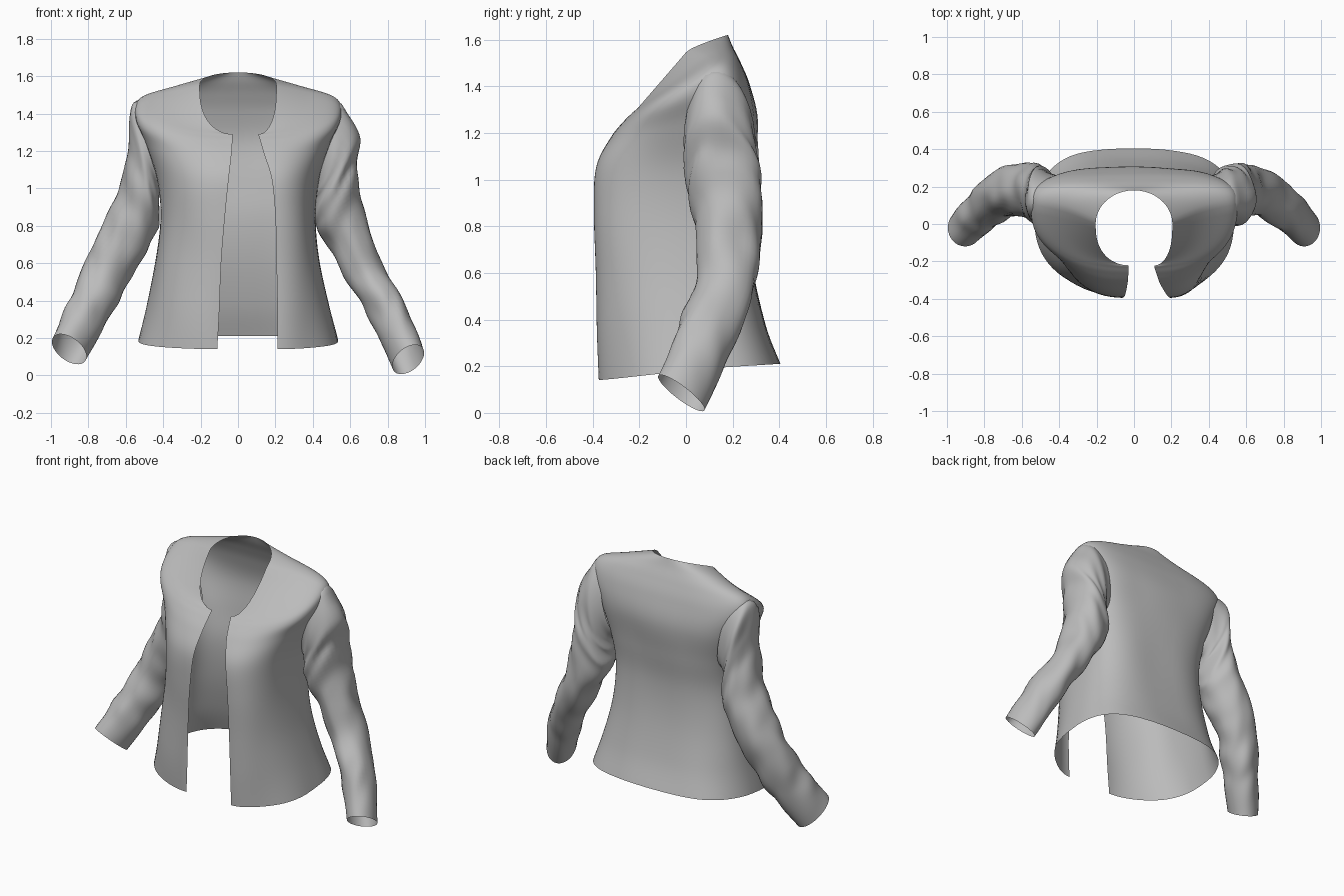
import bpy
import bmesh
from math import sin, cos, pi
from mathutils import Vector, noise

if "Cube" in bpy.data.objects:
    bpy.data.objects.remove(bpy.data.objects["Cube"], do_unlink=True)

# Single cloth colour
cloth = bpy.data.materials.new("grey cloth")
cloth.use_nodes = True
GREY = (0.5, 0.5, 0.5, 1.0)
cloth.diffuse_color = GREY
cloth.node_tree.nodes["Principled BSDF"].inputs["Base Color"].default_value = GREY


def spline(rows, steps):
    """Smoothly interpolate a list of equal-length rows of values."""
    result = []
    last = len(rows) - 1
    for i in range(last):
        before, start = rows[max(i - 1, 0)], rows[i]
        end, after = rows[i + 1], rows[min(i + 2, last)]
        for k in range(steps):
            t = k / steps
            result.append([
                b + t * ((c - a) + t * ((2 * a - 5 * b + 4 * c - d) + t * (3 * (b - c) + d - a))) / 2
                for a, b, c, d in zip(before, start, end, after)])
    result.append(list(rows[last]))
    return result


def loft(name, sections, closed, skip=None):
    """Skin a sheet or tube through sections with equal point counts."""
    bm = bmesh.new()
    grid = [[bm.verts.new(p) for p in section] for section in sections]
    count = len(grid[0])
    for low, high in zip(grid, grid[1:]):
        for j in range(count if closed else count - 1):
            n = (j + 1) % count
            corners = (low[j], low[n], high[n], high[j])
            middle = sum((v.co for v in corners), Vector()) / 4
            if skip is None or not skip(middle):
                bm.faces.new(corners)
    loose = [v for v in bm.verts if not v.link_faces]
    bmesh.ops.delete(bm, geom=loose, context='VERTS')
    bmesh.ops.recalc_face_normals(bm, faces=bm.faces)
    mesh = bpy.data.meshes.new(name)
    bm.to_mesh(mesh)
    bm.free()
    mesh.materials.append(cloth)
    mesh.shade_smooth()
    obj = bpy.data.objects.new(name, mesh)
    bpy.context.scene.collection.objects.link(obj)
    return obj


# Torso rows: front, side and back height; half width;
# front, side and back depth; left and right front edge;
# front roundness and back squareness
TORSO = [
    (.14, .18, .21, .53, -.37, 0, .40, .21, .11, 1.3, .65),
    (.35, .37, .37, .485, -.38, 0, .34, .21, .10, 1.2, .65),
    (.60, .61, .61, .44, -.385, 0, .29, .205, .09, 1.1, .65),
    (.85, .85, .85, .415, -.395, .02, .27, .20, .07, 1, .65),
    (1.05, 1.05, 1.05, .43, -.385, .05, .285, .18, .05, 1, .6),
    (1.18, 1.25, 1.25, .49, -.32, .08, .305, .14, .035, 1, .6),
    (1.25, 1.40, 1.40, .55, -.265, .10, .275, .12, .03, 1, .6),
    (1.28, 1.48, 1.50, .52, -.235, .10, .235, .11, .03, 1, .65),
    (1.29, 1.515, 1.57, .36, -.225, .06, .20, .11, .03, 1, .8),
    (1.29, 1.545, 1.62, .205, -.22, 0, .18, .11, .03, 1, 1),
]
QUARTER = 18


def torso_half(row, side):
    """Points of one half section, from the front edge to the back centre."""
    zf, zs, zb, width, yf, ys, yb, left, right, roundness, square = row
    edge = left if side > 0 else -right
    edge *= side
    points = []
    for i in range(2 * QUARTER + 1):
        a = pi / 2 * i / QUARTER
        s, c = abs(sin(a)), abs(cos(a))
        if i <= QUARTER:
            blend = c ** .8
            x = edge + (width - edge) * s ** roundness
            y, z = ys + (yf - ys) * blend, zs + (zf - zs) * blend
        else:
            x = width * s ** square
            y = ys + (yb - ys) * c ** square
            z = zs + (zb - zs) * c ** (square * .75)
        if i == 2 * QUARTER:
            x = 0
        p = Vector((side * x, y, z))
        # Gentle drape, fading out toward the collar
        drape = .012 * noise.noise(Vector((p.x * 4, p.y * 4, p.z * 2))) * min(1, max(0, 1.5 - z) * 3)
        points.append(p + Vector((p.x, y, 0)).normalized() * drape)
    return points


def torso_section(row):
    return torso_half(row, 1) + torso_half(row, -1)[-2::-1]


def in_armhole(p):
    """True where the sleeve opens into the torso."""
    return abs(p.x) > .4 and ((p.y - .13) / .1) ** 2 + ((p.z - 1.22) / .18) ** 2 < 1


loft("jacket_body", [torso_section(r) for r in spline(TORSO, 6)], False, in_armhole)

# Sleeve rings: outer x and z, inner x and z, from shoulder to cuff
LEFT = [
    (.47, 1.47, .37, 1.0), (.555, 1.45, .41, .98), (.645, 1.28, .41, .94),
    (.64, 1.13, .41, .87), (.66, .96, .425, .79), (.70, .77, .49, .67),
    (.78, .58, .58, .51), (.87, .42, .67, .36), (.94, .27, .75, .21),
    (.995, .12, .825, .05),
]
RIGHT = [
    (.47, 1.47, .37, 1.0), (.565, 1.45, .41, .98), (.585, 1.30, .42, .93),
    (.60, 1.12, .42, .84), (.66, .95, .44, .75), (.735, .78, .51, .62),
    (.81, .62, .59, .49), (.88, .45, .66, .36), (.94, .31, .73, .23),
    (.995, .18, .81, .10),
]
# Depth centre, depth radius and tilt shared by both sleeves
DEPTH = [
    (.13, .13, 0), (.14, .145, 0), (.145, .155, 0), (.16, .16, 0), (.175, .15, 0),
    (.18, .135, .01), (.165, .125, .02), (.11, .12, .04), (.05, .11, .05), (-.02, .10, .07),
]
SIDES = 32


def sleeve(name, outline, side):
    rows = spline([o + d for o, d in zip(outline, DEPTH)], 7)
    sections = []
    for i, (ox, oz, ix, iz, yc, yr, tilt) in enumerate(rows):
        v = i / (len(rows) - 1)
        centre = Vector(((ox + ix) / 2, yc, (oz + iz) / 2))
        across = Vector(((ox - ix) / 2, 0, (oz - iz) / 2))
        depth = Vector((0, yr, -tilt))
        fade = min(1, 6 * v, 6 * (1 - v))
        ring = []
        for j in range(SIDES):
            a = 2 * pi * j / SIDES
            # Creases that wrap round the arm at a slant
            seed = Vector((cos(a) * 1.1, sin(a) * 1.1 + side * 3, v * 11 + .8 * cos(a)))
            size = 1 + .14 * fade * noise.noise(seed)
            p = centre + (across * cos(a) + depth * sin(a)) * size
            ring.append((side * p.x, p.y, p.z))
        sections.append(ring)
    return loft(name, sections, True)


sleeve("left_sleeve", LEFT, 1)
sleeve("right_sleeve", RIGHT, -1)
